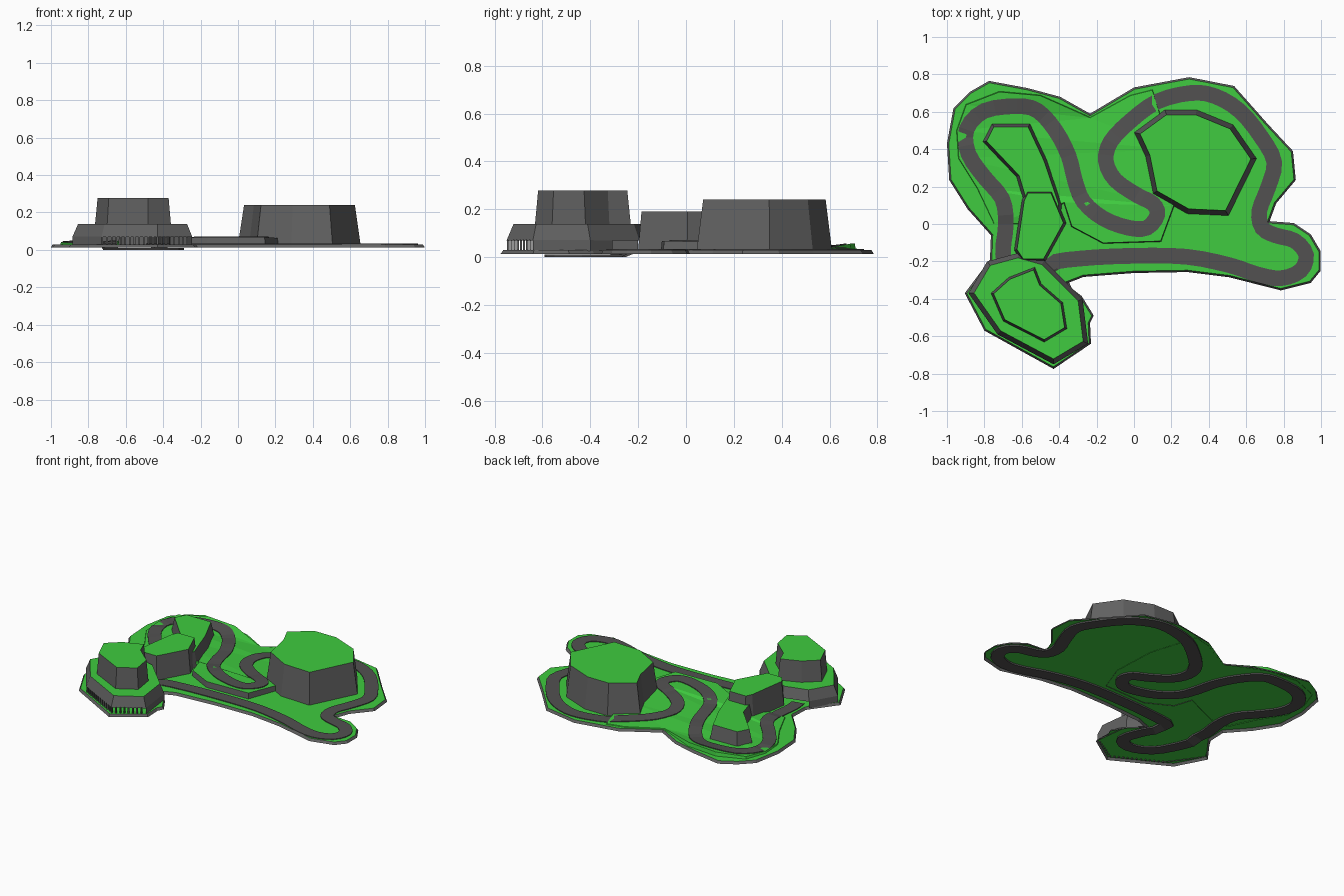
import bpy
from mathutils import Vector
from mathutils.bvhtree import BVHTree
from mathutils.geometry import tessellate_polygon

if "Cube" in bpy.data.objects:
    bpy.data.objects.remove(bpy.data.objects["Cube"])


def material(name, rgb):
    m = bpy.data.materials.new(name)
    m.diffuse_color = (*rgb, 1)
    m.use_nodes = True
    m.node_tree.nodes["Principled BSDF"].inputs["Base Color"].default_value = m.diffuse_color
    return m


GREEN = material("grass", (0.05, 0.6, 0.05))
GREY = material("stone", (0.12, 0.12, 0.12))
ASPHALT = material("asphalt", (0.085, 0.083, 0.083))


def add(name, verts, faces, mats, idx=None):
    me = bpy.data.meshes.new(name)
    me.from_pydata([tuple(v) for v in verts], [], faces)
    for m in mats:
        me.materials.append(m)
    if idx:
        for p, i in zip(me.polygons, idx):
            p.material_index = i
    ob = bpy.data.objects.new(name, me)
    bpy.context.collection.objects.link(ob)
    return ob


def ccw(pts):
    area = sum(a[0] * b[1] - b[0] * a[1] for a, b in zip(pts, pts[1:] + pts[:1]))
    return pts if area > 0 else pts[::-1]


def inset(pts, d):
    """Move every corner of a counter-clockwise outline inwards by d."""
    out = []
    for i, p in enumerate(pts):
        p = Vector(p[:2])
        a = (p - Vector(pts[i - 1][:2])).normalized()
        b = (Vector(pts[(i + 1) % len(pts)][:2]) - p).normalized()
        n = Vector((-a.y - b.y, a.x + b.x)).normalized()
        k = max(0.5, n.dot(Vector((-a.y, a.x))))
        out.append(p + n * d / k)
    return out


def block(name, pts, z0, z1, taper, bottom=False):
    """Grey tapered sides with a green top; z1 None takes z from the points."""
    pts = ccw(pts)
    n = len(pts)
    top = inset(pts, taper)
    tz = [p[2] if z1 is None else z1 for p in pts]
    verts = [(p[0], p[1], z0) for p in pts] + [(p.x, p.y, z) for p, z in zip(top, tz)]
    tris = []
    for t in tessellate_polygon([[Vector((p.x, p.y, 0)) for p in top]]):
        a, b, c = [top[i] for i in t]
        t = t if (b - a).cross(c - a) > 0 else t[::-1]
        tris.append([n + i for i in t])
    sides = [(i, (i + 1) % n, n + (i + 1) % n, n + i) for i in range(n)]
    base = [list(range(n))[::-1]] if bottom else []
    # low banks stay green, the steep ones are stone
    side_m = [1 if z1 is not None or min(tz[f[0]], tz[f[1]]) > 0.062 else 0 for f in sides]
    add(name, verts, tris + sides + base, [GREEN, GREY], [0] * len(tris) + side_m + [1] * len(base))
    return BVHTree.FromPolygons([Vector(v) for v in verts], tris)


# island base
shore = [(-.775, .765), (-.57, .727), (-.395, .68), (-.235, .59), (0, .73), (.295, .785), (.535, .738),
         (.715, .535), (.85, .39), (.865, .235), (.76, .11), (.725, .015), (.855, .005), (.945, -.055),
         (.998, -.145), (.998, -.25), (.945, -.315), (.785, -.355), (.51, -.285), (.285, -.257),
         (0, -.262), (-.27, -.283), (-.365, -.32), (-.28, -.385), (-.215, -.49), (-.235, -.53),
         (-.23, -.64), (-.43, -.775), (-.8, -.57), (-.905, -.37), (-.77, -.19), (-.765, -.06),
         (-.89, .08), (-.988, .235), (-1, .43), (-.965, .62), (-.88, .705)]
ground = block("island_base", shore, .014, .03, .01)

# raised infield, with a stone bank along its south side
infield_pts = [(-.375, .11, .064), (-.335, -.015, .066), (-.165, -.105, .068), (.145, -.095, .068),
               (.215, .095, .064), (.2, .4, .05), (.1, .72, .035), (-.02, .69, .034), (-.235, .572, .034),
               (-.5, .69, .056), (-.72, .71, .056), (-.9, .64, .046), (-.95, .5, .042),
               (-.94, .35, .038), (-.84, .19, .036), (-.75, 0, .034), (-.62, 0, .036)]
infield = block("raised_infield", infield_pts, .027, None, .004)


def height(x, y):
    hits = [b.ray_cast(Vector((x, y, 1)), Vector((0, 0, -1)))[0] for b in (ground, infield)]
    return max([h.z for h in hits if h] + [.03])


# race track centre line, closed; the last points run through the tunnel
track = [(-.45, -.22), (-.29, -.185), (0, -.17), (.28, -.175), (.51, -.22), (.66, -.27), (.785, -.29),
         (.89, -.25), (.92, -.165), (.86, -.09), (.755, -.06), (.685, -.02), (.67, .07), (.715, .19),
         (.75, .33), (.68, .465), (.565, .605), (.43, .685), (.3, .7), (.125, .655), (-.02, .55),
         (-.125, .44), (-.15, .335), (-.1, .235), (.015, .155), (.1, .11), (.125, .05), (.07, -.02),
         (-.03, -.02), (-.165, .03), (-.27, .12), (-.315, .23), (-.35, .365), (-.42, .5), (-.515, .605),
         (-.625, .63), (-.8, .605), (-.895, .505), (-.885, .375), (-.8, .25), (-.705, .135), (-.685, 0),
         (-.7, -.16), (-.66, -.32), (-.56, -.49), (-.42, -.55), (-.33, -.49), (-.38, -.34)]
P = [Vector(p) for p in track]
N = len(P)
line = []
for i in range(N):
    a, b, c, d = (P[(i + k) % N] for k in (-1, 0, 1, 2))
    for s in range(3):
        t = s / 3
        line.append(.5 * (2 * b + (c - a) * t + (2 * a - 5 * b + 4 * c - d) * t * t
                          + (3 * b - a - 3 * c + d) * t ** 3))
M = len(line)
verts, faces = [], []
for i, p in enumerate(line):
    tan = (line[(i + 1) % M] - line[i - 1]).normalized()
    side = Vector((-tan.y, tan.x)) * .042
    tunnel = p.y < -.26 and p.x < -.3
    for q in (p + side, p - side):
        top = .01 if tunnel else height(q.x, q.y) + .005
        verts += [(q.x, q.y, top), (q.x, q.y, 0 if tunnel else .02)]
    j, k = 4 * i, 4 * ((i + 1) % M)
    faces += [(j, j + 2, k + 2, k), (j + 1, k + 1, k + 3, j + 3),
              (j, k, k + 1, j + 1), (j + 2, j + 3, k + 3, k + 2)]
add("race_track", verts, faces, [ASPHALT])

# hills
block("large_hill", [(0, .49), (.165, .61), (.335, .61), (.53, .53), (.655, .35), (.505, .045),
                     (.285, .055), (.1, .16), (.06, .36)], .03, .24, .026)
block("low_hill", [(-.81, .44), (-.76, .537), (-.555, .537), (-.465, .345), (-.385, .11), (-.4, .0),
                   (-.56, .0), (-.6, .15), (-.63, .25)], .03, .13, .018)
block("middle_hill", [(-.6, .13), (-.575, .18), (-.435, .18), (-.362, .005), (-.475, -.2),
                      (-.6, -.2), (-.64, -.14)], .03, .19, .014)

# tunnel cliff: overhanging terrace and upper tier
terrace = [(-.885, -.37), (-.785, -.2), (-.62, -.155), (-.48, -.195), (-.275, -.4), (-.245, -.64),
           (-.43, -.75), (-.73, -.59)]
block("tunnel_terrace", terrace, .07, .138, .025, bottom=True)
block("upper_cliff", [(-.765, -.37), (-.67, -.285), (-.53, -.23), (-.495, -.32), (-.38, -.42),
                      (-.358, -.56), (-.48, -.632), (-.7, -.52)], .13, .278, .012)

# tunnel walls, left open where the track enters and leaves
for name, run in (("west_tunnel_wall", [(-.73, -.59), (-.885, -.37), (-.785, -.2)]),
                  ("east_tunnel_wall", [(-.37, -.307), (-.275, -.4), (-.245, -.64)])):
    v = [(x, y, z) for x, y in run for z in (.025, .072)]
    add(name, v, [(2 * i, 2 * i + 2, 2 * i + 3, 2 * i + 1) for i in range(len(run) - 1)], [GREY])

# gallery columns along the open seaward edges
edge = [Vector(p) for p in ((-.725, -.585), (-.43, -.743), (-.25, -.637))]
for (a, b), count in (((edge[0], edge[1]), 12), ((edge[1], edge[2]), 8)):
    for i in range(count):
        p = a.lerp(b, i / count)
        bpy.ops.mesh.primitive_cube_add(size=1, location=(p.x, p.y, .048), scale=(.009, .009, .05))
        bpy.context.object.name = "gallery_column"
        bpy.context.object.data.materials.append(GREY)
